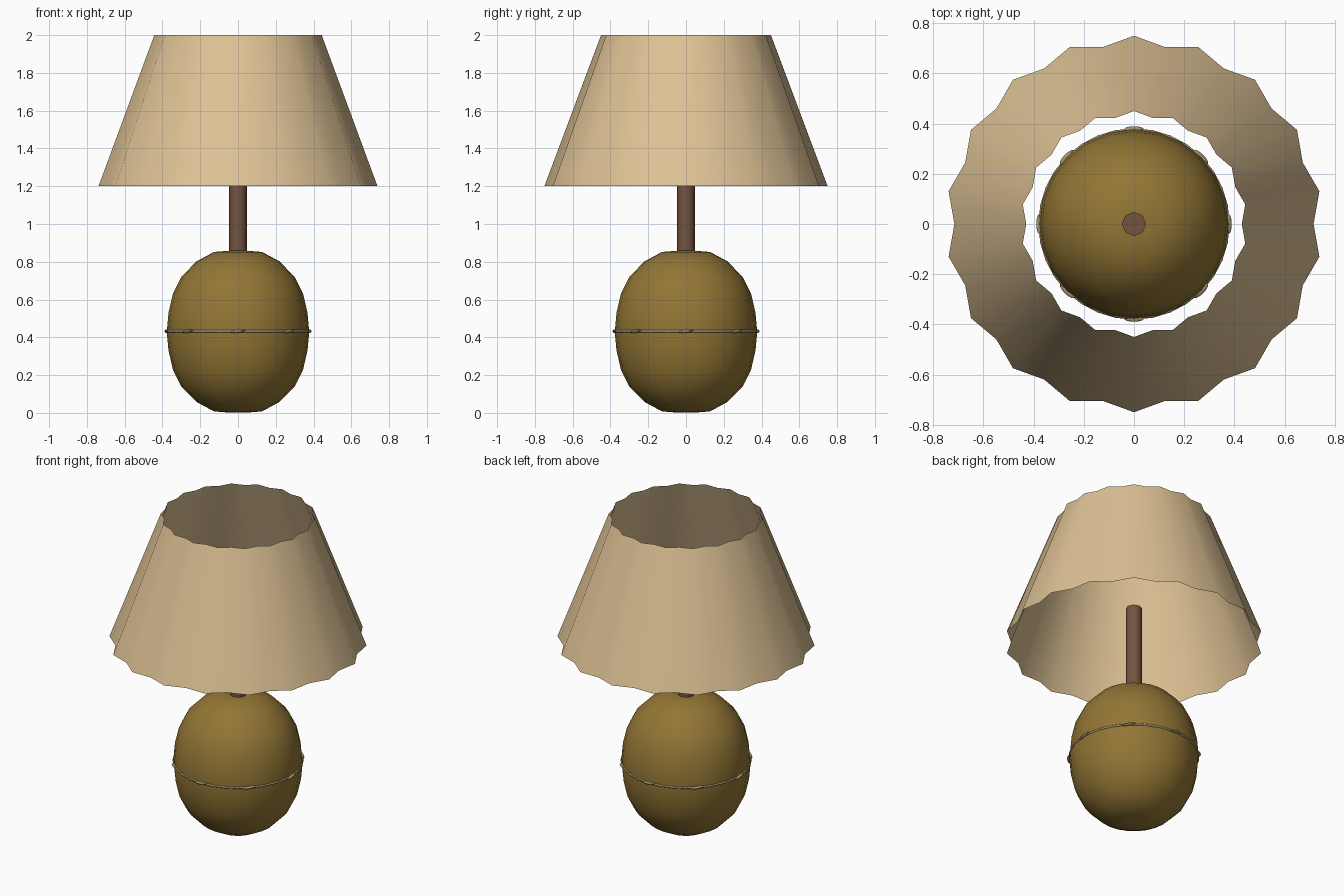
import bpy, math

if "Cube" in bpy.data.objects:
    bpy.data.objects.remove(bpy.data.objects["Cube"])


def material(name, rgb):
    m = bpy.data.materials.new(name)
    m.diffuse_color = (*rgb, 1)
    m.use_nodes = True
    m.node_tree.nodes["Principled BSDF"].inputs["Base Color"].default_value = m.diffuse_color
    return m


BODY = material("olive_bronze", (0.29, 0.18, 0.035))
STEM = material("brown_wood", (0.17, 0.088, 0.05))
SHADE = material("cream_fabric", (0.73, 0.54, 0.30))
WIRE = material("tan_wire", (0.34, 0.27, 0.15))


def loft(name, rings, mat, caps=True, smooth=math.pi):
    """Join equal-length loops of points with quads."""
    n = len(rings[0])
    verts = [p for ring in rings for p in ring]
    faces = [(r * n + i, r * n + (i + 1) % n, (r + 1) * n + (i + 1) % n, (r + 1) * n + i)
             for r in range(len(rings) - 1) for i in range(n)]
    if caps:
        faces.append(tuple(range(n))[::-1])
        faces.append(tuple(range(len(verts) - n, len(verts))))
    mesh = bpy.data.meshes.new(name)
    mesh.from_pydata(verts, [], faces)
    mesh.materials.append(mat)
    ob = bpy.data.objects.new(name, mesh)
    bpy.context.collection.objects.link(ob)
    bpy.ops.object.select_all(action='DESELECT')
    ob.select_set(True)
    bpy.context.view_layer.objects.active = ob
    bpy.ops.object.shade_smooth_by_angle(angle=smooth)
    return ob


def circle(r, z, n, wave=1.0):
    """Loop of n points; odd points (including +y for n=36) at r, even at r * wave."""
    return [(r * (wave if i % 2 == 0 else 1) * math.cos(math.tau * i / n),
             r * (wave if i % 2 == 0 else 1) * math.sin(math.tau * i / n), z) for i in range(n)]


# rounded body
half = [(0.04, 0.429), (0.127, 0.422), (0.22, 0.372), (0.30, 0.29),
        (0.345, 0.20), (0.368, 0.10)]
profile = [(r, 0.43 - h) for r, h in half] + [(0.377, 0.43)] + [(r, 0.43 + h) for r, h in half[::-1]]
loft("lamp_body", [circle(r, z, 24) for r, z in profile], BODY)

# stem, ending inside the shade
loft("lamp_stem", [circle(0.048, 0.82, 8), circle(0.048, 1.425, 8)], STEM, smooth=math.radians(50))

# fluted open shade
loft("lamp_shade", [circle(0.75, 1.2, 36, 0.954), circle(0.45, 2.0, 36, 0.954)], SHADE, caps=False)

# thin wire band around the body
bpy.ops.mesh.primitive_torus_add(location=(0, 0, 0.432), major_radius=0.374, minor_radius=0.007,
                                 major_segments=32, minor_segments=6)
band = bpy.context.object
band.name = "wire_band"
band.data.materials.append(WIRE)
bpy.ops.object.shade_smooth()

# eight slightly tilted twists on the band
for k in range(8):
    a = math.tau * k / 8
    bpy.ops.mesh.primitive_uv_sphere_add(segments=10, ring_count=6, radius=1)
    twist = bpy.context.object
    twist.name = f"wire_twist_{k + 1}"
    twist.scale = (0.014, 0.042, 0.008)
    twist.rotation_euler = (math.radians(8), 0, a)
    twist.location = (0.376 * math.cos(a), 0.376 * math.sin(a), 0.432)
    twist.data.materials.append(WIRE)
    bpy.ops.object.shade_smooth()
